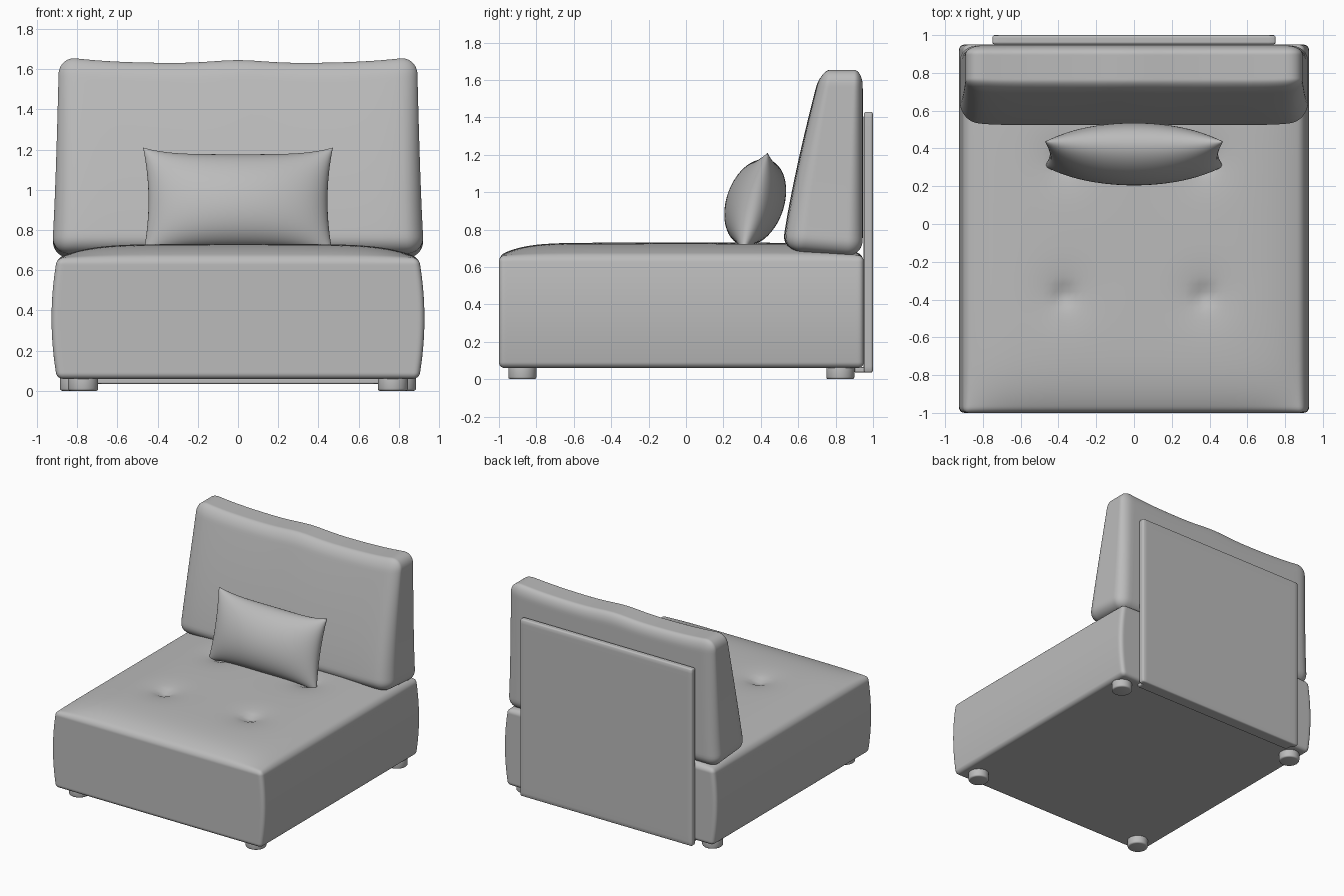
import bpy, bmesh, math
from mathutils import Vector

if "Cube" in bpy.data.objects:
    bpy.data.objects.remove(bpy.data.objects["Cube"])

fabric = bpy.data.materials.new("grey fabric")
fabric.diffuse_color = (0.5, 0.5, 0.5, 1)
fabric.use_nodes = True
fabric.node_tree.nodes["Principled BSDF"].inputs["Base Color"].default_value = fabric.diffuse_color


def finish(bm, name, angle=None):
    bmesh.ops.recalc_face_normals(bm, faces=bm.faces)
    me = bpy.data.meshes.new(name)
    bm.to_mesh(me)
    bm.free()
    me.materials.append(fabric)
    me.shade_smooth()
    if angle:
        me.set_sharp_from_angle(angle=math.radians(angle))
    ob = bpy.data.objects.new(name, me)
    bpy.context.collection.objects.link(ob)
    return ob


def ease(t):
    # packs grid lines toward the edges
    return math.sin(max(-1, min(1, t)) * math.pi / 2)


def soft_box(name, center, half, r, n, deform=None):
    """Rounded box; deform(u, v, w, p) reshapes it, u v w in -1..1."""
    bm = bmesh.new()
    bmesh.ops.create_cube(bm, size=2)
    bmesh.ops.subdivide_edges(bm, edges=bm.edges[:], cuts=n - 1, use_grid_fill=True)
    c, h = Vector(center), Vector(half)
    for vert in bm.verts:
        p = Vector([ease(vert.co[i]) * h[i] for i in range(3)])
        q = Vector([max(-(h[i] - r), min(h[i] - r, p[i])) for i in range(3)])
        d = p - q
        if d.length > 1e-9:
            p = q + d.normalized() * r
        u, v, w = (p[i] / h[i] for i in range(3))
        p = p + c
        vert.co = deform(u, v, w, p) if deform else p
    return finish(bm, name)


# seat block: bulging sides, crowned top with four tufts
def seat_shape(u, v, w, p):
    x = u * (0.9 + 0.027 * (1 - w * w))
    crown = 0.07 * (1 - abs(u) ** 6) * (1 - abs(v) ** 8)
    for tx in (-0.37, 0.37):
        for ty in (-0.38, 0.33):
            d2 = (x - tx) ** 2 + (p.y - ty) ** 2
            crown -= 0.03 * math.exp(-d2 / 0.0025) + 0.018 * math.exp(-d2 / 0.02)
    return Vector((x, p.y, p.z + crown * max(0, w) ** 2))


soft_box("seat", (0, -0.025, 0.36), (0.9, 0.975, 0.3), 0.03, 72, seat_shape)


# back cushion: wedge that thins toward the top, wavy upper edge
def back_shape(u, v, w, p):
    s = (w + 1) / 2
    thick = 0.43 * (1 - 0.47 * s ** 1.25) * (1 - 0.08 * abs(u) ** 12)
    x = u * (0.93 - 0.04 * s ** 0.6)
    y = 0.945 - thick * (1 - v) / 2
    dip = 0.035 * (1 - abs(u) ** 4) - 0.015 * math.exp(-(x / 0.17) ** 2)
    z = p.z - dip * s ** 3 + 0.035 * (1 - v) / 2 * (1 - s) ** 2
    return Vector((x, y, z))


soft_box("back_cushion", (0, 0.73, 1.16), (0.92, 0.215, 0.505), 0.09, 44, back_shape)

# throw pillow: two puffed sheets joined at a seam, leaning back
bm = bmesh.new()
N = 36
for side in (-1, 1):
    made = bmesh.ops.create_grid(bm, x_segments=N, y_segments=N, size=1)
    for vert in made["verts"]:
        u, v = ease(vert.co.x), ease(vert.co.y)
        puff = 0.155 * math.sqrt(max(0, (1 - u * u) * (1 - v * v)))
        x = u * (0.472 - 0.027 * (1 - v * v))
        z = v * (0.265 - 0.034 * (1 - u ** 4))
        vert.co = (x, 0.37 + 0.25 * z + side * puff, 0.945 + z - 0.12 * side * puff)
bmesh.ops.remove_doubles(bm, verts=bm.verts, dist=0.0003)
finish(bm, "throw_pillow")

# rear panel with a lip tucked under the seat
soft_box("back_panel", (0, 0.975, 0.7325), (0.75, 0.025, 0.6975), 0.014, 20)
soft_box("panel_lip", (0, 0.945, 0.05), (0.72, 0.045, 0.015), 0.008, 16)

# feet: short round pucks
for label, lx, ly in (("front", 0.77, -0.875), ("rear", 0.81, 0.825)):
    for sx, side in ((-1, "left"), (1, "right")):
        bm = bmesh.new()
        bmesh.ops.create_cone(bm, cap_ends=True, segments=32, radius1=0.075,
                              radius2=0.075, depth=0.075)
        rims = [e for e in bm.edges if abs(e.verts[0].co.z - e.verts[1].co.z) < 1e-5]
        bmesh.ops.bevel(bm, geom=rims, offset=0.012, segments=3, profile=0.5,
                        affect="EDGES")
        bmesh.ops.translate(bm, verts=bm.verts, vec=(sx * lx, ly, 0.0375))
        finish(bm, f"{label}_{side}_foot", 40)
